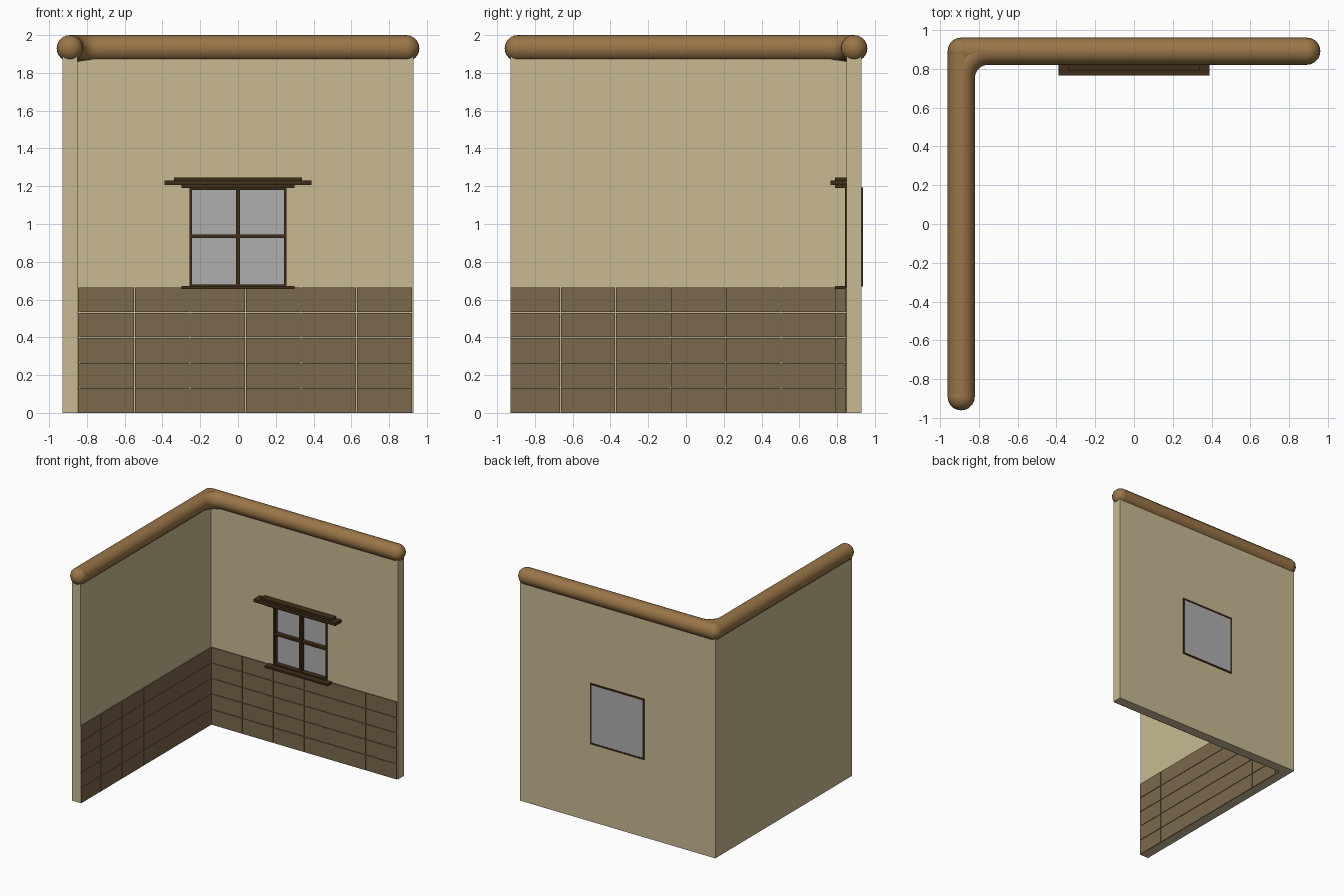
import bpy, bmesh, math

if "Cube" in bpy.data.objects:
    bpy.data.objects.remove(bpy.data.objects["Cube"])


def material(name, rgb):
    m = bpy.data.materials.new(name)
    m.diffuse_color = (*rgb, 1)
    m.use_nodes = True
    m.node_tree.nodes["Principled BSDF"].inputs["Base Color"].default_value = m.diffuse_color
    return m


PLASTER = material("plaster", (0.58, 0.49, 0.29))
PANEL = material("panel_wood", (0.195, 0.138, 0.072))
LOG = material("log_wood", (0.32, 0.18, 0.065))
DARK = material("dark_wood", (0.05, 0.027, 0.009))
GLASS = material("glass", (0.43, 0.43, 0.43))


def finish(name, bm, mat):
    bmesh.ops.recalc_face_normals(bm, faces=bm.faces)
    me = bpy.data.meshes.new(name)
    bm.to_mesh(me)
    bm.free()
    ob = bpy.data.objects.new(name, me)
    bpy.context.collection.objects.link(ob)
    if mat:
        me.materials.append(mat)
    return ob


def boxes(name, specs, mat):
    """One object from boxes given as (x0, x1, y0, y1, z0, z1)."""
    bm = bmesh.new()
    for x0, x1, y0, y1, z0, z1 in specs:
        for v in bmesh.ops.create_cube(bm, size=1)["verts"]:
            v.co = (x1 if v.co.x > 0 else x0,
                    y1 if v.co.y > 0 else y0,
                    z1 if v.co.z > 0 else z0)
    return finish(name, bm, mat)


# L-shaped plaster walls
W, T, C = 0.93, 0.85, 0.89
bm = bmesh.new()
plan = [(-W, -W), (-T, -W), (-T, T), (W, T), (W, W), (-W, W)]
base = bm.faces.new([bm.verts.new((x, y, 0)) for x, y in plan])
top = bmesh.ops.extrude_face_region(bm, geom=[base])["geom"]
bmesh.ops.translate(bm, vec=(0, 0, 1.93),
                    verts=[g for g in top if isinstance(g, bmesh.types.BMVert)])
walls = finish("walls", bm, PLASTER)

# window opening
cutter = boxes("window_cutter", [(-0.25, 0.25, 0.7, 1.1, 0.675, 1.185)], None)
cutter.hide_render = True
cutter.hide_viewport = True
cut = walls.modifiers.new("opening", 'BOOLEAN')
cut.object = cutter
cut.solver = 'EXACT'

# wainscot boards, with narrow gaps showing the plaster
G = 0.002
H = 0.133
rows = [(i * H + (G if i else 0), (i + 1) * H - (G if i < 4 else 0)) for i in range(5)]
back_edges = [-0.842 + 0.294 * i for i in range(7)]
left_edges = [-W] + [-0.665 + 0.292 * i for i in range(6)] + [0.842]
boxes("back_wainscot", [(a + G, b - G, 0.842, T, z0, z1)
                        for a, b in zip(back_edges, back_edges[1:]) for z0, z1 in rows], PANEL)
boxes("left_wainscot", [(-T, -0.842, a + G, b - G, z0, z1)
                        for a, b in zip(left_edges, left_edges[1:]) for z0, z1 in rows], PANEL)

# window frame, glazing bars and pane
X, Z0, Z1, F = 0.257, 0.668, 1.192, 0.013
boxes("window_frame", [(-X, -X + F, 0.842, 0.938, Z0, Z1), (X - F, X, 0.842, 0.938, Z0, Z1),
                       (-X + F, X - F, 0.842, 0.938, Z0, Z0 + F),
                       (-X + F, X - F, 0.842, 0.938, Z1 - F, Z1)], DARK)
boxes("glazing_bars", [(-0.011, 0.011, 0.842, 0.89, Z0 + F, Z1 - F),
                       (-X + F, X - F, 0.846, 0.89, 0.926, 0.944)], DARK)
boxes("window_pane", [(-X + F, X - F, 0.885, 0.934, Z0 + F, Z1 - F)], GLASS)

# sill and stepped lintel
boxes("sill", [(-0.3, 0.3, 0.79, T, 0.655, 0.671)], DARK)
boxes("lintel", [(-0.3, 0.3, 0.79, T, 1.19, 1.207),
                 (-0.39, 0.39, 0.765, T, 1.207, 1.23),
                 (-0.34, 0.34, 0.79, T, 1.23, 1.245)], DARK)

# log rail: straight runs plus a bend that fills the inner corner
R, ZC = 0.07, 1.93
bend = [(-0.75 + 0.14 * math.cos(a), 0.75 + 0.14 * math.sin(a))
        for a in (math.pi - i * math.pi / 16 for i in range(9))]
cu = bpy.data.curves.new("log_rail", 'CURVE')
cu.dimensions = '3D'
cu.bevel_depth = R
cu.bevel_resolution = 4
cu.use_fill_caps = True
for path in ([(-C, -C), (-C, C)], [(-C, C), (C, C)], bend):
    sp = cu.splines.new('POLY')
    sp.points.add(len(path) - 1)
    for p, (x, y) in zip(sp.points, path):
        p.co = (x, y, ZC, 1)
    sp.use_smooth = True
cu.materials.append(LOG)
bpy.context.collection.objects.link(bpy.data.objects.new("log_rail", cu))

# rounded log ends and outer corner
for name, x, y in (("log_end_front", -C, -C), ("log_corner", -C, C), ("log_end_right", C, C)):
    bpy.ops.mesh.primitive_uv_sphere_add(segments=20, ring_count=12, radius=R, location=(x, y, ZC))
    ob = bpy.context.object
    ob.name = name
    ob.data.materials.append(LOG)
    bpy.ops.object.shade_smooth()
